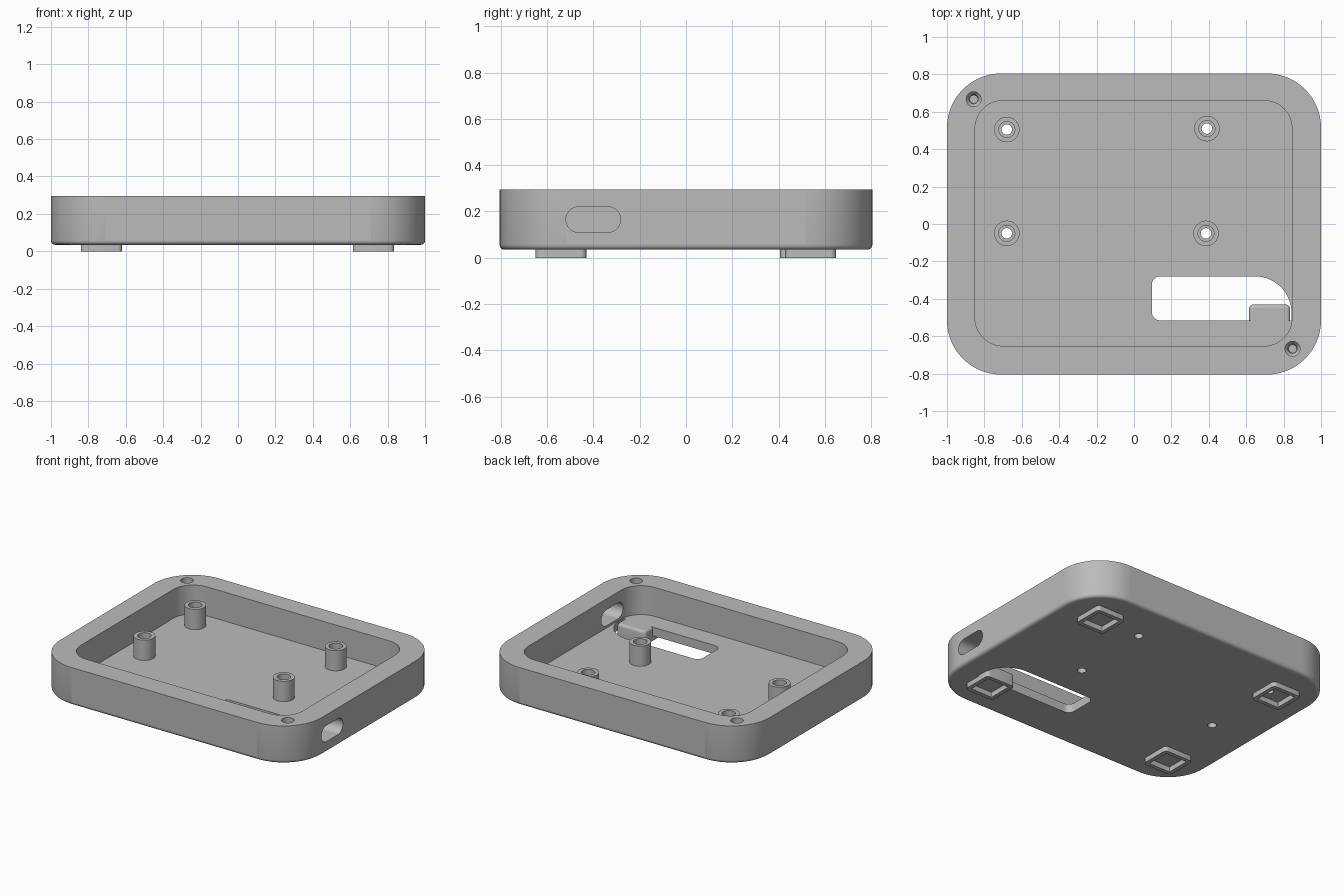
import bpy, bmesh
from math import pi, sin, cos

if "Cube" in bpy.data.objects:
    bpy.data.objects.remove(bpy.data.objects["Cube"])

grey = bpy.data.materials.new("plain_grey")
grey.use_nodes = True
grey.diffuse_color = (0.5, 0.5, 0.5, 1)
grey.node_tree.nodes["Principled BSDF"].inputs["Base Color"].default_value = grey.diffuse_color

BASE, FLOOR, RIM = 0.035, 0.095, 0.295


def rounded(x0, x1, y0, y1, radii, seg=14):
    """Rounded rectangle, corners in order: +x+y, -x+y, -x-y, +x-y."""
    if not isinstance(radii, tuple):
        radii = (radii,) * 4
    pts = []
    corners = ((x1, y1, -1, -1), (x0, y1, 1, -1), (x0, y0, 1, 1), (x1, y0, -1, 1))
    for i, ((cx, cy, sx, sy), r) in enumerate(zip(corners, radii)):
        for k in range(seg + 1):
            a = (i + k / seg) * pi / 2
            pts.append((cx + sx * r + r * cos(a), cy + sy * r + r * sin(a)))
    return pts


def circle(x, y, r, seg=32):
    return [(x + r * cos(2 * pi * k / seg), y + r * sin(2 * pi * k / seg)) for k in range(seg)]


def loft(name, rings):
    """Solid from stacked (outline, z) rings, bottom to top."""
    bm = bmesh.new()
    loops = [[bm.verts.new((x, y, z)) for x, y in pts] for pts, z in rings]
    n = len(loops[0])
    bm.faces.new(loops[0][::-1])
    bm.faces.new(loops[-1])
    for low, high in zip(loops, loops[1:]):
        for i in range(n):
            j = (i + 1) % n
            bm.faces.new((low[i], low[j], high[j], high[i]))
    mesh = bpy.data.meshes.new(name)
    bm.to_mesh(mesh)
    bm.free()
    mesh.materials.append(grey)
    obj = bpy.data.objects.new(name, mesh)
    bpy.context.collection.objects.link(obj)
    return obj


def combine(target, tool, operation):
    """Apply a boolean and drop the tool."""
    mod = target.modifiers.new("cut", "BOOLEAN")
    mod.operation, mod.solver, mod.object = operation, "EXACT", tool
    bpy.ops.object.select_all(action="DESELECT")
    bpy.context.view_layer.objects.active = target
    target.select_set(True)
    bpy.ops.object.modifier_apply(modifier=mod.name)
    bpy.data.objects.remove(tool)


# Tray with a rounded bottom edge
rings = []
fillet = 0.022
for k in range(5):
    a = k / 4 * pi / 2
    d = fillet * (1 - sin(a))
    rings.append((rounded(-1 + d, 1 - d, -0.805 + d, 0.805 - d, 0.29 - d),
                  BASE + fillet * (1 - cos(a))))
rings.append((rounded(-1, 1, -0.805, 0.805, 0.29), RIM))
tray = loft("tray", rings)

# Cavity and the opening through the floor
combine(tray, loft("cavity", [(rounded(-0.85, 0.845, -0.652, 0.66, 0.15), z)
                              for z in (FLOOR, 0.4)]), "DIFFERENCE")
opening = rounded(0.095, 0.842, -0.515, -0.28, (0.195, 0.045, 0.045, 0.005))
combine(tray, loft("opening", [(opening, z) for z in (-0.1, FLOOR + 0.005)]), "DIFFERENCE")

# Feet; the one beside the opening rises to floor level with a soft top edge
feet = [(0.725, -0.54), (-0.73, -0.54), (0.725, 0.538), (-0.73, 0.515)]
for i, (x, y) in enumerate(feet):
    def square(h, r):
        return rounded(x - h, x + h, y - h, y + h, r, 6)
    stack = [(square(0.11, 0.025), 0), (square(0.11, 0.025), 0.055)]
    if i == 0:
        stack[1] = (square(0.11, 0.025), FLOOR - 0.018)
        for k in range(1, 5):
            a = k / 4 * pi / 2
            d = 0.018 * (1 - cos(a))
            stack.append((square(0.11 - d, 0.025 - d), FLOOR - 0.018 * (1 - sin(a))))
    combine(tray, loft("foot", stack), "UNION")
    combine(tray, loft("foot_recess", [(square(0.082, 0.004), z) for z in (-0.1, BASE)]),
            "DIFFERENCE")

# Standoffs with stepped through bores
for x, y in [(-0.68, 0.505), (0.39, 0.51), (-0.68, -0.05), (0.385, -0.05)]:
    combine(tray, loft("standoff", [(circle(x, y, 0.068), z) for z in (0.07, 0.235)]), "UNION")
    combine(tray, loft("bore", [(circle(x, y, r), z) for r, z in
                                ((0.028, -0.1), (0.028, 0.13), (0.043, 0.13), (0.043, 0.4))]),
            "DIFFERENCE")

# Blind screw holes in two opposite rim corners
for x, y in [(-0.857, 0.667), (0.848, -0.667)]:
    combine(tray, loft("screw_hole", [(circle(x, y, r), z) for r, z in
                                      ((0.022, 0.13), (0.025, 0.17), (0.04, 0.19), (0.04, 0.4))]),
            "DIFFERENCE")

# Rounded cable slot through the +x wall, turned from a vertical prism
slot = loft("cable_slot", [(rounded(-0.22, -0.11, -0.518, -0.283, 0.054), z) for z in (0.75, 1.1)])
for v in slot.data.vertices:
    x, y, z = v.co
    v.co = (z, y, -x)
slot.data.flip_normals()
bm = bmesh.new()
bm.from_mesh(slot.data)
bmesh.ops.recalc_face_normals(bm, faces=bm.faces)
bm.to_mesh(slot.data)
bm.free()
combine(tray, slot, "DIFFERENCE")

# Smooth the curved strips, keep the broad and level faces flat
bpy.context.view_layer.objects.active = tray
tray.select_set(True)
bpy.ops.object.shade_smooth_by_angle(angle=pi / 6)
for face in tray.data.polygons:
    face.material_index = 0
    if face.area > 0.02 or abs(face.normal.z) > 0.99:
        face.use_smooth = False
